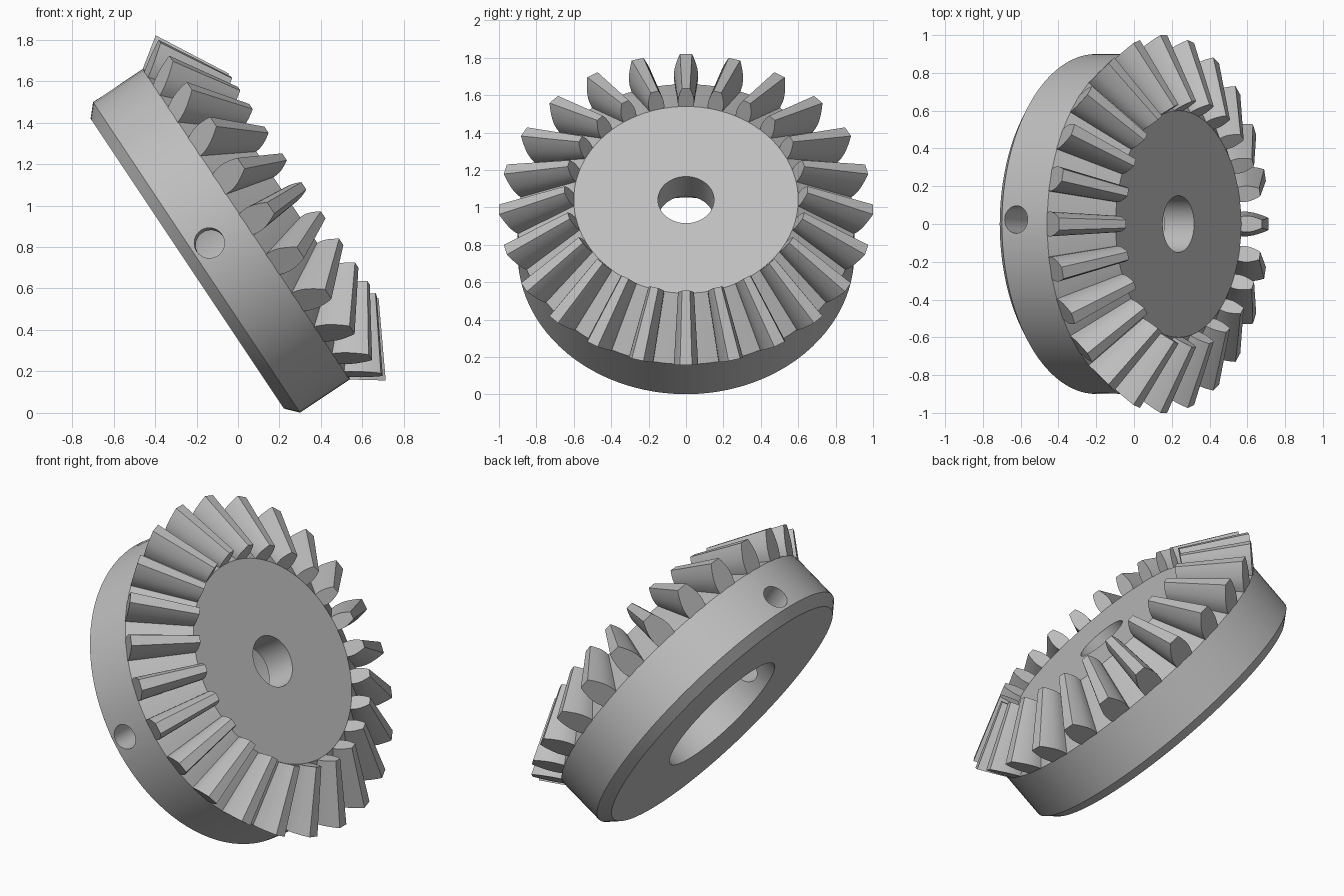
import bpy, bmesh, math
from mathutils import Matrix, Vector

if "Cube" in bpy.data.objects:
    bpy.data.objects.remove(bpy.data.objects["Cube"])

steel = bpy.data.materials.new("steel_grey")
steel.use_nodes = True
GREY = (0.52, 0.52, 0.52, 1)
steel.diffuse_color = GREY
steel.node_tree.nodes["Principled BSDF"].inputs["Base Color"].default_value = GREY

# Gear frame: local z is the gear axis, tilted up towards +x
tilt = math.atan2(2, 3)
axis = Vector((math.cos(tilt), 0, math.sin(tilt)))
up = Vector((-math.sin(tilt), 0, math.cos(tilt)))
side = axis.cross(up)
FRAME = Matrix.Translation((-0.2, 0, 0.75)) @ Matrix((up, side, axis)).transposed().to_4x4()


def make_object(name, bm):
    bmesh.ops.recalc_face_normals(bm, faces=bm.faces)
    mesh = bpy.data.meshes.new(name)
    bm.to_mesh(mesh)
    bm.free()
    mesh.materials.append(steel)
    obj = bpy.data.objects.new(name, mesh)
    bpy.context.collection.objects.link(obj)
    obj.matrix_world = FRAME
    return obj


def activate(obj):
    bpy.ops.object.select_all(action='DESELECT')
    obj.select_set(True)
    bpy.context.view_layer.objects.active = obj


def lathe(name, profile, steps=96):
    bm = bmesh.new()
    rings = [[bm.verts.new((r * math.cos(k * math.tau / steps),
                            r * math.sin(k * math.tau / steps), z))
              for k in range(steps)] for r, z in profile]
    for a, b in zip(rings, rings[1:] + rings[:1]):
        for k in range(steps):
            n = (k + 1) % steps
            bm.faces.new((a[k], a[n], b[n], b[k]))
    return make_object(name, bm)


# Hub: chamfered rim, root cone, front face, bore and wide rear recess
hub = lathe("gear_hub", [(0.40, -0.054), (0.84, -0.054), (0.90, 0.0), (0.90, 0.288),
                         (0.60, 0.523), (0.15, 0.523), (0.15, 0.333), (0.40, 0.333)])

# Two radial screw holes a quarter turn apart
bm = bmesh.new()
for turn in (0, 90):
    place = (Matrix.Rotation(math.radians(turn - 1.5), 4, 'Z')
             @ Matrix.Translation((0.7, 0, 0.09)) @ Matrix.Rotation(math.pi / 2, 4, 'Y'))
    bmesh.ops.create_cone(bm, cap_ends=True, segments=32, radius1=0.073,
                          radius2=0.073, depth=0.8, matrix=place)
cutter = make_object("hole_cutter", bm)
cutter.hide_render = True
activate(hub)
cut = hub.modifiers.new("screw_holes", 'BOOLEAN')
cut.object = cutter
cut.operation = 'DIFFERENCE'
cut.solver = 'EXACT'
bpy.ops.object.modifier_apply(modifier=cut.name)
bpy.data.objects.remove(cutter)

# Teeth: barrel-shaped section at the wide end, tapering to the narrow end
TEETH = 24
SECTION = [(-0.08, 0.058), (0.0, 0.061), (0.18, 0.065), (0.36, 0.065),
           (0.54, 0.060), (0.72, 0.051), (0.87, 0.042), (1.0, 0.032)]
HEEL = (Vector((0.90, 0, 0.288)), Vector((1.0, 0, 0.43)), 1.0)
TOE = (Vector((0.60, 0, 0.523)), Vector((0.65, 0, 0.622)), 0.66)

bm = bmesh.new()
for k in range(TEETH):
    turn = Matrix.Rotation(k * math.tau / TEETH, 3, 'Z')
    ends = []
    for root, tip, scale in (HEEL, TOE):
        outline = [(h, w) for h, w in SECTION] + [(h, -w) for h, w in reversed(SECTION)]
        ends.append([bm.verts.new(turn @ (root.lerp(tip, h) + Vector((0, w * scale, 0))))
                     for h, w in outline])
    heel, toe = ends
    bm.faces.new(heel)
    bm.faces.new(toe)
    for i in range(len(heel)):
        j = (i + 1) % len(heel)
        bm.faces.new((heel[i], heel[j], toe[j], toe[i]))
teeth = make_object("gear_teeth", bm)

# Smooth curved walls, keep edges crisp
for obj in (hub, teeth):
    activate(obj)
    bpy.ops.object.shade_smooth_by_angle(angle=math.radians(25))
